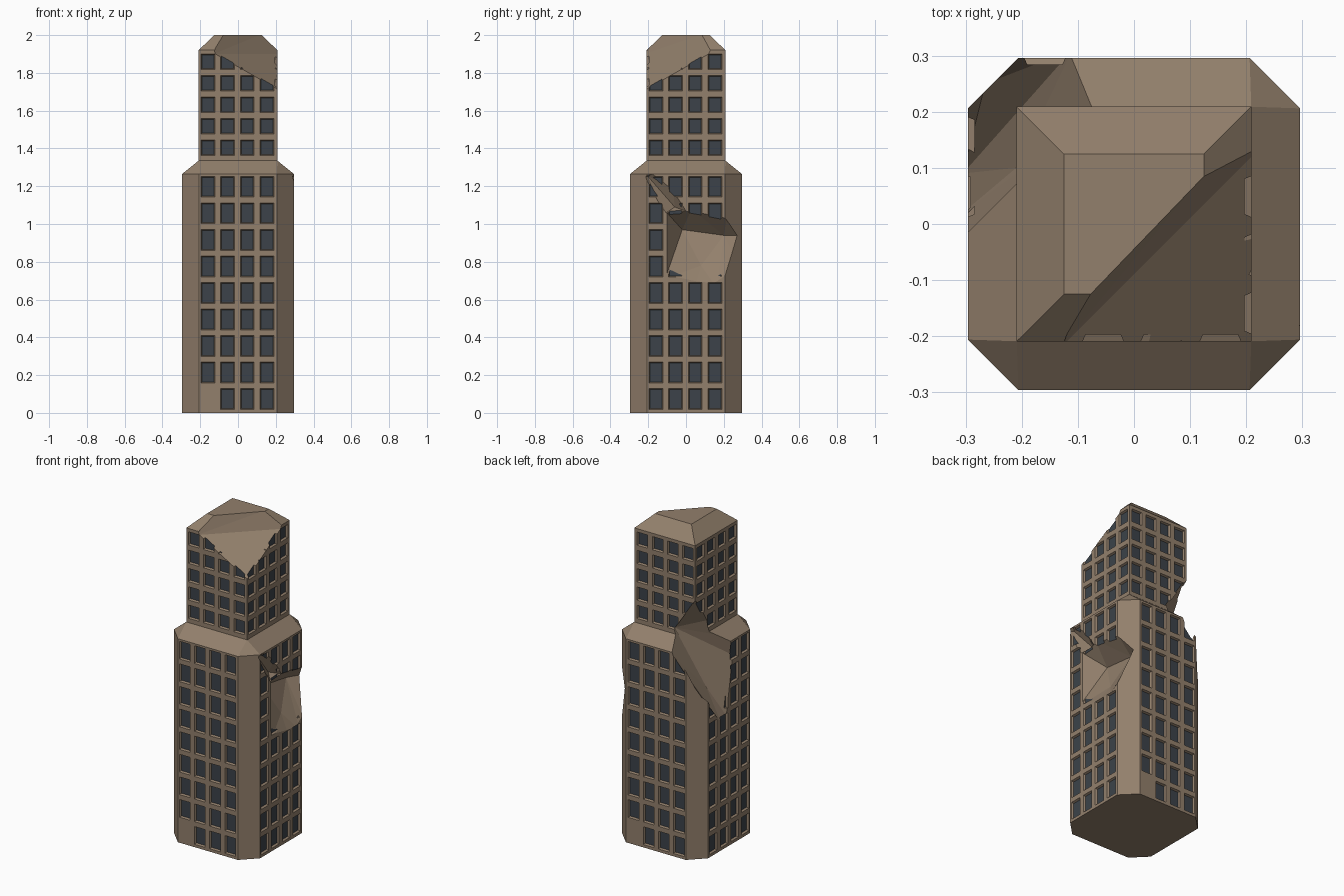
import bpy
import bmesh
from mathutils import Vector

cube = bpy.data.objects.get("Cube")
if cube:
    bpy.data.objects.remove(cube, do_unlink=True)


def make_material(name, color):
    mat = bpy.data.materials.new(name)
    mat.use_nodes = True
    mat.diffuse_color = color
    bsdf = next(n for n in mat.node_tree.nodes if n.type == 'BSDF_PRINCIPLED')
    bsdf.inputs["Base Color"].default_value = color
    bsdf.inputs["Roughness"].default_value = 0.9
    return mat


STONE = make_material("tan stone", (0.29, 0.215, 0.15, 1))
GLASS = make_material("dark glass", (0.045, 0.055, 0.068, 1))


def add_object(name, bm, mats):
    bmesh.ops.recalc_face_normals(bm, faces=bm.faces)
    mesh = bpy.data.meshes.new(name)
    bm.to_mesh(mesh)
    bm.free()
    for mat in mats:
        mesh.materials.append(mat)
    obj = bpy.data.objects.new(name, mesh)
    bpy.context.scene.collection.objects.link(obj)
    return obj


def hull(bm, points):
    verts = [bm.verts.new(p) for p in points]
    res = bmesh.ops.convex_hull(bm, input=verts)
    junk = {g for g in res["geom_interior"] + res["geom_unused"]
            if isinstance(g, bmesh.types.BMVert)}
    bmesh.ops.delete(bm, geom=list(junk), context='VERTS')
    bmesh.ops.dissolve_limit(bm, angle_limit=0.001, verts=bm.verts, edges=bm.edges)


def ring(r, c, z):
    # square outline of half-width r with corners starting at c
    return [(x, y, z) for sx in (-1, 1) for sy in (-1, 1)
            for x, y in {(sx * r, sy * c), (sx * c, sy * r)}]


COLS = [-0.159, -0.055, 0.049, 0.154]
HALF = 0.0365


def tier(name, points, wall, rows, height, blank=None):
    """Closed block with recessed windows in its four main walls."""
    bm = bmesh.new()
    hull(bm, points)
    cuts = [((0, 0, z + s), (0, 0, 1)) for z in rows for s in (0, height)]
    for c in COLS:
        for s in (-HALF, HALF):
            cuts += [((c + s, 0, 0), (1, 0, 0)), ((0, c + s, 0), (0, 1, 0))]
    for co, no in cuts:
        bmesh.ops.bisect_plane(bm, geom=bm.verts[:] + bm.edges[:] + bm.faces[:],
                               plane_co=co, plane_no=no, dist=1e-6)
    bmesh.ops.recalc_face_normals(bm, faces=bm.faces)
    windows = []
    for f in bm.faces:
        p, n = f.calc_center_median(), f.normal
        if max(abs(n.x), abs(n.y)) < 0.99:
            continue
        u = p.y if abs(n.x) > 0.9 else p.x
        in_col = any(abs(u - c) < HALF for c in COLS)
        in_row = any(z < p.z < z + height for z in rows)
        if in_col and in_row and not (blank and blank(p, n)):
            windows.append(f)
    bmesh.ops.inset_individual(bm, faces=windows, thickness=0.0075, depth=-0.012)
    for f in windows:
        f.material_index = 1
    return add_object(name, bm, (STONE, GLASS))


# Lower tower: chamfered shaft with sloped shoulder, doorway bays left blank
lower = tier("lower_tower",
             ring(0.296, 0.206, 0) + ring(0.296, 0.206, 1.265) + ring(0.209, 0.209, 1.335),
             0.296, [0.018 + 0.1405 * i for i in range(9)], 0.11,
             lambda p, n: p.z < 0.15 and p.x * n.y > 0.1)

# Upper tower: square shaft with bevelled roof
upper = tier("upper_tower",
             ring(0.209, 0.209, 1.335) + ring(0.209, 0.209, 1.92) + ring(0.125, 0.125, 2.0),
             0.209, [1.362 + 0.1138 * i for i in range(5)], 0.082)

# Broken-out chunks, each a faceted convex cutter
ROOF_BREAK = [(-.13, -.22, 1.90), (.05, -.06, 1.90), (.22, .13, 1.90), (.23, -.23, 1.69),
              (-.09, -.13, 2.02), (.09, -.11, 2.02), (.125, -.05, 2.02), (.16, .13, 2.02),
              (-.12, -.3, 2.02), (.3, .13, 2.02), (.3, -.3, 2.02)]
SIDE_BREAK = [(.31, -.11, .71), (.31, .05, .675), (.31, .16, .665), (.31, .21, .70),
              (.28, .26, .82), (.24, .285, .94), (.32, .22, 1.05), (.31, .03, 1.08),
              (.31, -.11, 1.07), (.18, -.02, .97), (.19, .2, .94), (.24, .08, .78),
              (.4, .0, .75), (.4, .25, .9), (.4, .0, 1.05)]
SIDE_CRACK = [(.31, -.23, 1.255), (.31, -.17, 1.275), (.31, -.07, 1.2), (.31, .02, 1.06),
              (.31, -.12, 1.05), (.25, -.06, 1.09), (.27, -.20, 1.25), (.36, -.12, 1.16)]
REAR_BREAK = [(-.11, .31, 1.27), (-.06, .2, 1.37), (-.2, .2, 1.58), (-.27, .27, 1.55),
              (-.23, .08, 1.42), (-.31, -.02, 1.29), (-.31, -.05, 1.16), (-.305, .02, .80),
              (-.305, .09, .80), (-.265, .25, 1.03), (-.17, .12, 1.2), (-.21, .1, 1.0),
              (-.4, .4, 1.3), (-.4, .05, 1.0)]


def carve(obj, points):
    bm = bmesh.new()
    hull(bm, points)
    cutter = add_object("chunk_cutter", bm, (STONE,))
    cutter.hide_render = True
    mod = obj.modifiers.new("chunk", 'BOOLEAN')
    mod.operation = 'DIFFERENCE'
    mod.solver = 'EXACT'
    mod.object = cutter
    bpy.context.view_layer.update()
    graph = bpy.context.evaluated_depsgraph_get()
    mesh = bpy.data.meshes.new_from_object(obj.evaluated_get(graph))
    obj.modifiers.clear()
    obj.data = mesh
    bpy.data.objects.remove(cutter, do_unlink=True)


carve(upper, ROOF_BREAK)
carve(upper, REAR_BREAK)
for chunk in (REAR_BREAK, SIDE_BREAK, SIDE_CRACK):
    carve(lower, chunk)
